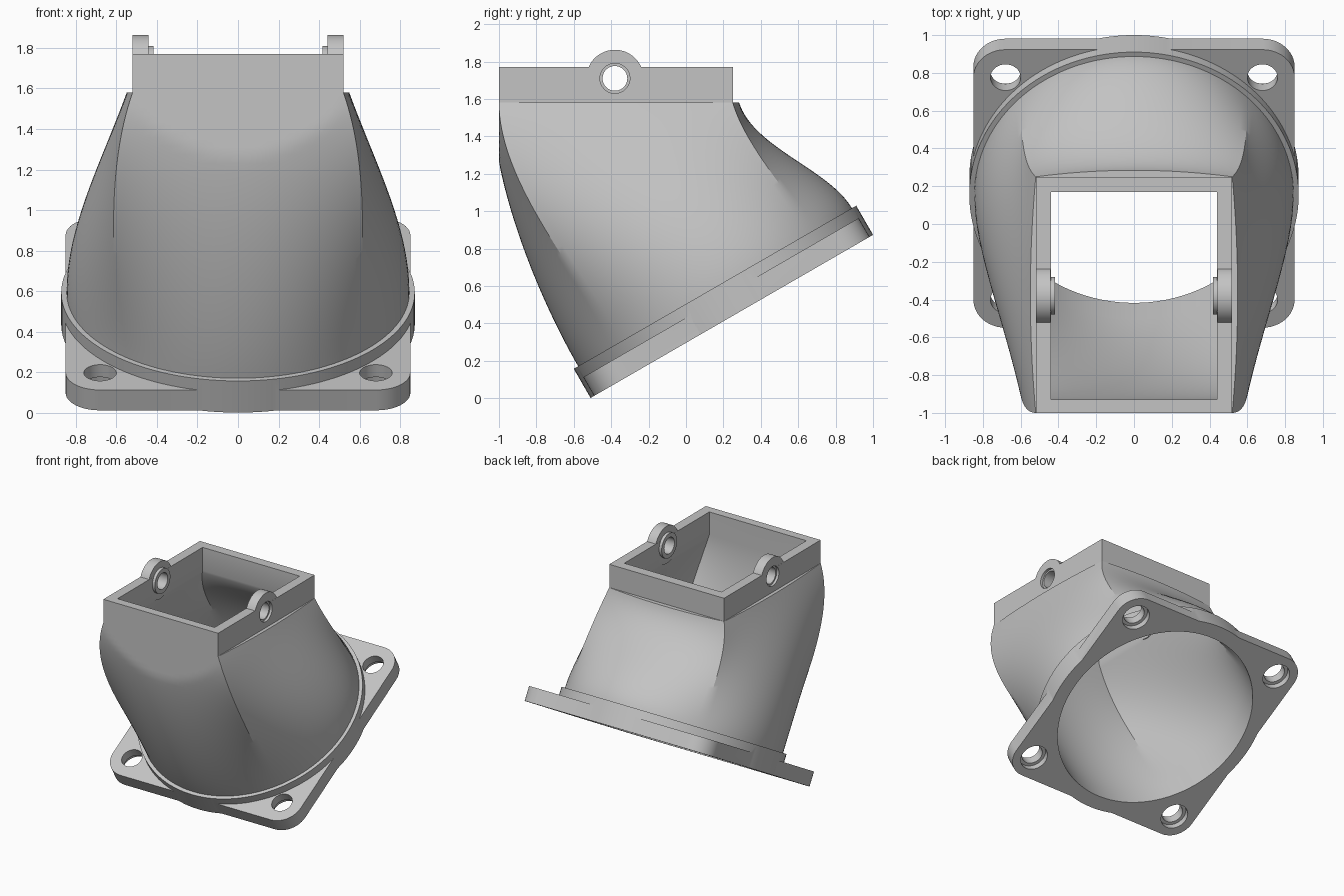
import bpy, bmesh, math
from math import pi, sin, cos
from mathutils import Matrix, Vector

cube = bpy.data.objects.get("Cube")
if cube:
    bpy.data.objects.remove(cube)

grey = bpy.data.materials.new("plain grey")
grey.use_nodes = True
grey.diffuse_color = (0.55, 0.55, 0.55, 1)
grey.node_tree.nodes["Principled BSDF"].inputs["Base Color"].default_value = grey.diffuse_color

TILT = Matrix.Translation((0, 0.245, 0.4375)) @ Matrix.Rotation(pi / 6, 4, 'X')
UP = Vector((0, 0, 1))
SEG, ROWS = 128, 36
LIP = 0.18           # height of the raised ring on the flange
COLLAR, TOP = 1.58, 1.77


def make(name, bm):
    bmesh.ops.recalc_face_normals(bm, faces=bm.faces)
    mesh = bpy.data.meshes.new(name)
    bm.to_mesh(mesh)
    bm.free()
    mesh.materials.append(grey)
    obj = bpy.data.objects.new(name, mesh)
    bpy.context.collection.objects.link(obj)
    return obj


def prism(name, outline, low, high, matrix):
    """Extrude a 2D outline from low to high, then place it."""
    bm = bmesh.new()
    a = [bm.verts.new(matrix @ Vector((x, y, low))) for x, y in outline]
    b = [bm.verts.new(matrix @ Vector((x, y, high))) for x, y in outline]
    bm.faces.new(a)
    bm.faces.new(b)
    for i in range(len(a)):
        j = (i + 1) % len(a)
        bm.faces.new((a[i], a[j], b[j], b[i]))
    return make(name, bm)


def circle(r, cx=0, cy=0, n=64):
    return [(cx + r * cos(2 * pi * i / n), cy + r * sin(2 * pi * i / n)) for i in range(n)]


def combine(obj, other, operation):
    mod = obj.modifiers.new("combine", 'BOOLEAN')
    mod.operation = operation
    mod.solver = 'EXACT'
    mod.object = other
    bpy.context.view_layer.objects.active = obj
    bpy.ops.object.modifier_apply(modifier=mod.name)
    bpy.data.objects.remove(other)


def smooth(obj, degrees):
    bpy.ops.object.select_all(action='DESELECT')
    obj.select_set(True)
    bpy.context.view_layer.objects.active = obj
    bpy.ops.object.shade_smooth_by_angle(angle=math.radians(degrees))


# Tilted flange: rounded square plate, raised ring, bore and four bolt holes
half, fillet = 0.85, 0.17
square = []
for k in range(4):
    corner = pi / 4 + k * pi / 2
    cx = math.copysign(half - fillet, cos(corner))
    cy = math.copysign(half - fillet, sin(corner))
    for j in range(13):
        a = k * pi / 2 + j * pi / 24
        square.append((cx + fillet * cos(a), cy + fillet * sin(a)))
flange = prism("flange", square, 0, 0.116, TILT)
combine(flange, prism("ring", circle(0.872, n=SEG), 0, LIP, TILT), 'UNION')
combine(flange, prism("bore", circle(0.765, n=SEG), -0.1, 0.3, TILT), 'DIFFERENCE')
for sx in (-1, 1):
    for sy in (-1, 1):
        x, y = sx * 0.68, sy * 0.68
        combine(flange, prism("hole", circle(0.08, x, y, 40), -0.1, 0.3, TILT), 'DIFFERENCE')
        combine(flange, prism("recess", circle(0.105, x, y, 40), -0.1, 0.045, TILT), 'DIFFERENCE')
smooth(flange, 30)


# Duct: hollow loft from the round ring to the square collar
def rect_loop(hx, hy, cy, z, bulge=0):
    pts, quarter = [], SEG // 4
    for i in range(SEG):
        k = i + quarter // 2
        s = 2 * (k % quarter) / quarter - 1
        a = (k // quarter) * pi / 2
        out = 1 + bulge * (1 - s * s)
        pts.append(Vector((hx * (out * cos(a) - s * sin(a)),
                           cy + hy * (out * sin(a) + s * cos(a)), z)))
    return pts


def loft(radius, rect, cy, hx, hy, front):
    """Rows of points on smooth curves from the ring to the rectangle."""
    normal = TILT.to_3x3() @ UP
    ring = [TILT @ Vector((x, y, LIP)) for x, y in circle(radius, n=SEG)]
    rows = []
    for r in range(ROWS + 1):
        t = r / ROWS
        row = []
        for p, q in zip(ring, rect):
            k = 0.88 * (q - p).length
            lean = Vector((-0.35 * q.x / hx, -0.3 * max(0, (q.y - cy) / hy), 1))
            v = (p * (2 * t**3 - 3 * t**2 + 1) + q * (3 * t**2 - 2 * t**3)
                 + normal * k * (t**3 - 2 * t**2 + t) + lean * k * (t**3 - t**2))
            v.y = max(v.y, front)
            row.append(v)
        rows.append(row)
    return rows


outer = (0.52, 0.625, -0.375)
inner = (0.44, 0.55, -0.38)
rows = loft(0.845, rect_loop(*outer, COLLAR, 0.055), outer[2], outer[0], outer[1], -1.0)
rows += [rect_loop(*outer, COLLAR), rect_loop(*outer, TOP), rect_loop(*inner, TOP)]
rows += reversed(loft(0.765, rect_loop(*inner, COLLAR), inner[2], inner[0], inner[1], -0.93))
bm = bmesh.new()
grid = [[bm.verts.new(p) for p in row] for row in rows]
for r in range(len(grid)):
    a, b = grid[r], grid[(r + 1) % len(grid)]
    for i in range(SEG):
        j = (i + 1) % SEG
        bm.faces.new((a[i], a[j], b[j], b[i]))
bmesh.ops.remove_doubles(bm, verts=bm.verts, dist=0.0002)
duct = make("duct", bm)

# Pivot lugs with inner bosses and drilled holes on both sides of the collar
for side in (-1, 1):
    place = Matrix.Translation((0, -0.38, 1.71)) @ Matrix.Rotation(side * pi / 2, 4, 'Y')
    combine(duct, prism("lug", circle(0.153), 0.441, 0.5195, place), 'UNION')
    combine(duct, prism("boss", circle(0.1), 0.417, 0.47, place), 'UNION')
    combine(duct, prism("pin_hole", circle(0.066), 0.3, 0.7, place), 'DIFFERENCE')
    combine(duct, prism("pin_recess", circle(0.08), 0.5, 0.7, place), 'DIFFERENCE')
smooth(duct, 25)
